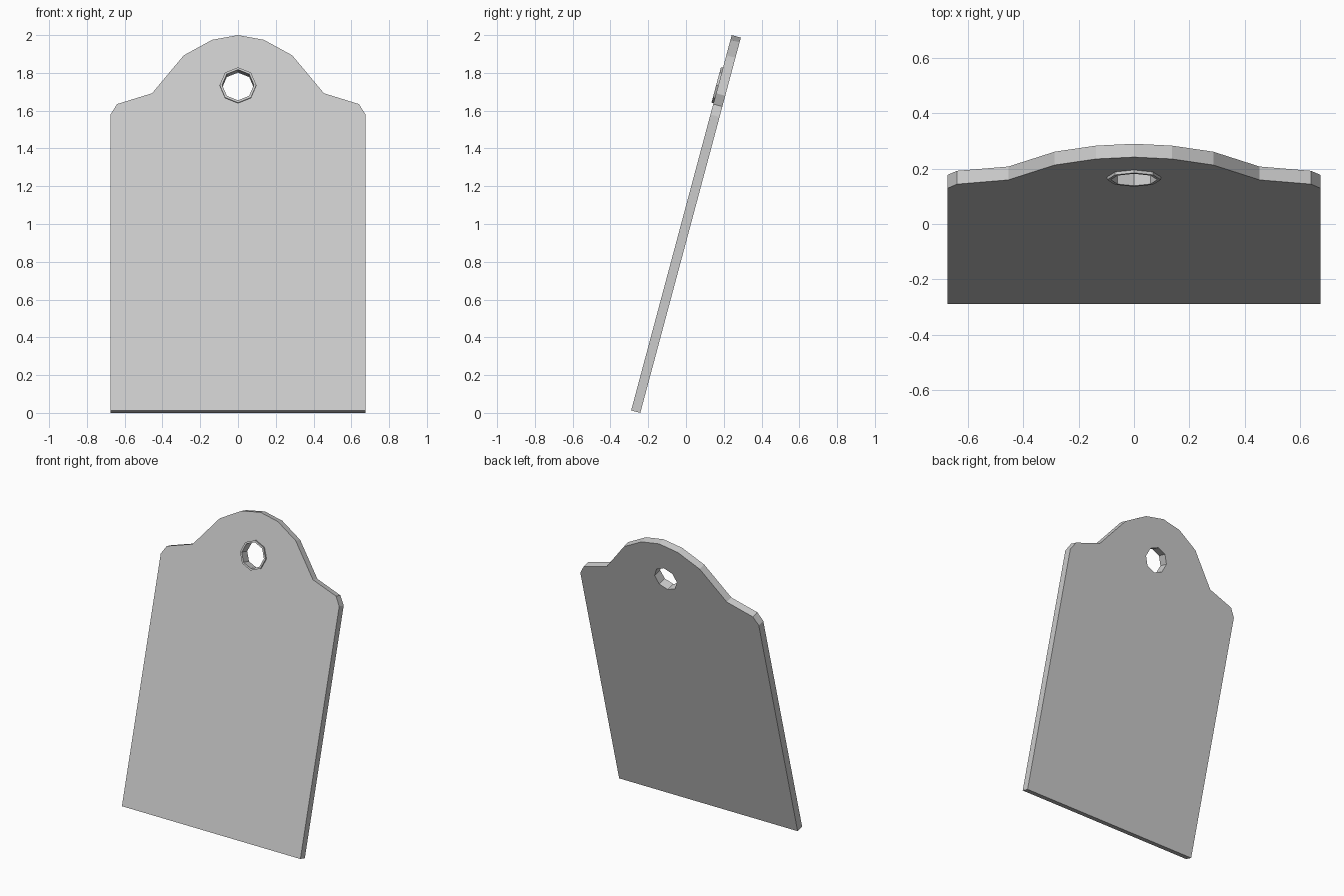
import bpy
from math import sin, cos, pi, radians

if "Cube" in bpy.data.objects:
    bpy.data.objects.remove(bpy.data.objects["Cube"])

LEAN = radians(15)
THICK = 0.05
HOLE_V = 1.781      # hole centre, measured up the board
LENGTH = 2.057


def ring(r, n=8):
    return [(r * sin(2 * pi * i / n), HOLE_V + r * cos(2 * pi * i / n)) for i in range(n)]


def plate(name, outlines, z_mid, half):
    """Flat filled plate (inner outlines become holes), leaned backwards."""
    cu = bpy.data.curves.new(name, 'CURVE')
    cu.dimensions = '2D'
    cu.fill_mode = 'BOTH'
    cu.extrude = half
    for pts in outlines:
        sp = cu.splines.new('POLY')
        sp.points.add(len(pts) - 1)
        for p, (x, v) in zip(sp.points, pts):
            p.co = (x, v, 0, 1)
        sp.use_cyclic_u = True
    ob = bpy.data.objects.new(name, cu)
    bpy.context.collection.objects.link(ob)
    ob.rotation_euler.x = pi / 2 - LEAN
    # centre in y, back bottom edge on the ground, offset along the board normal
    ob.location = (0, -LENGTH * sin(LEAN) / 2 - z_mid * cos(LEAN),
                   (THICK / 2 + z_mid) * sin(LEAN))
    bpy.ops.object.select_all(action='DESELECT')
    bpy.context.view_layer.objects.active = ob
    ob.select_set(True)
    bpy.ops.object.convert(target='MESH')
    ob = bpy.context.object
    for poly in ob.data.polygons:
        poly.use_smooth = False
    return ob


# Board outline: right half by front-view height, mirrored to the left
half = [(0.675, 0.013), (0.675, 1.58), (0.64, 1.635), (0.455, 1.692),
        (0.287, 1.893), (0.137, 1.975)]
right = [(x, (z - 0.013) / cos(LEAN)) for x, z in half]
outline = right + [(0, LENGTH)] + [(-x, v) for x, v in reversed(right)]
plate("board", [outline, ring(0.084)], 0, THICK / 2)

# Thin raised rim around the hole on the front face
plate("hole_rim", [ring(0.097), ring(0.084)], THICK / 2 + 0.004, 0.007)
